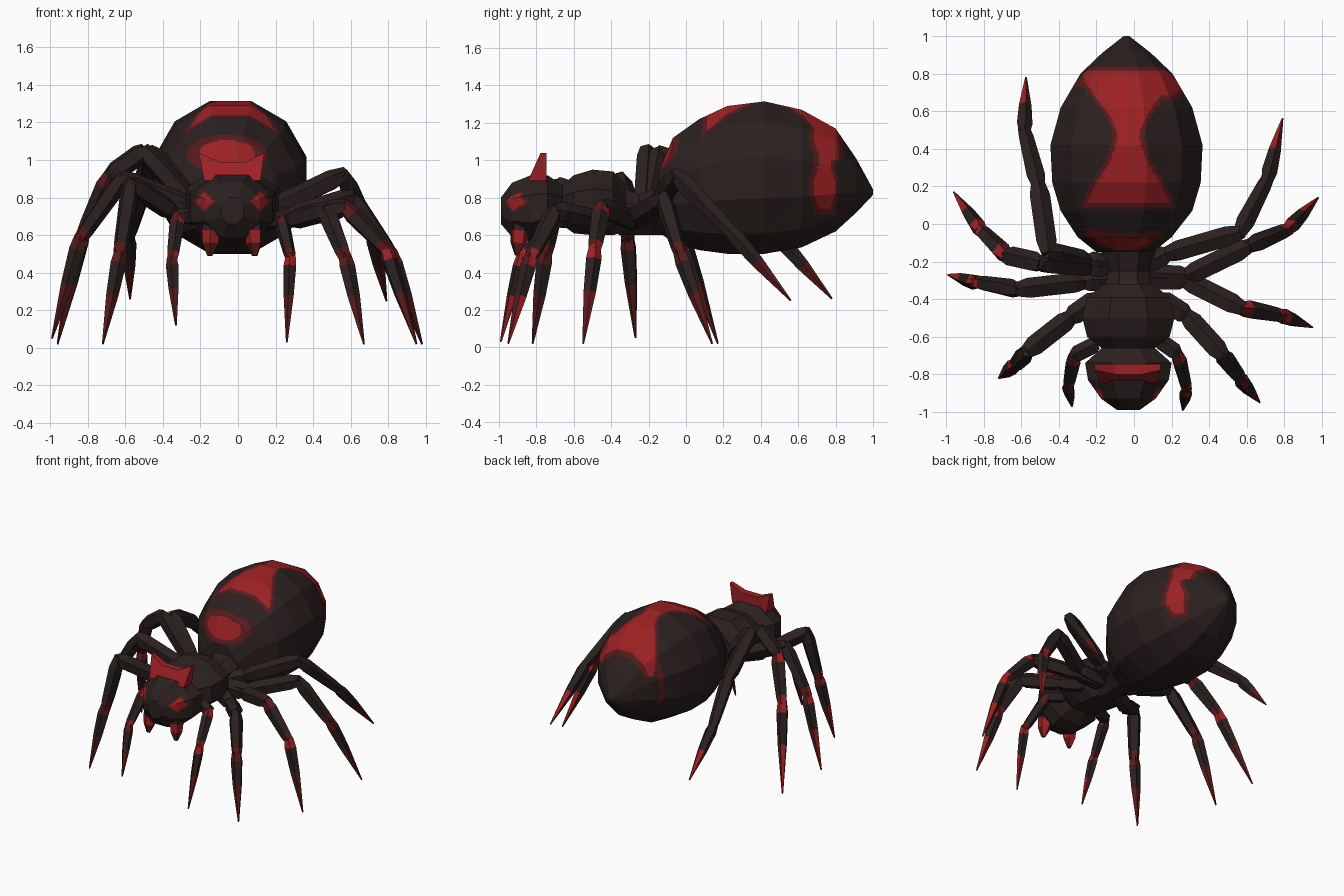
import bpy, bmesh, math
from mathutils import Vector

if "Cube" in bpy.data.objects:
    bpy.data.objects.remove(bpy.data.objects["Cube"])


def material(name, rgb):
    m = bpy.data.materials.new(name)
    m.diffuse_color = (*rgb, 1)
    m.use_nodes = True
    m.node_tree.nodes["Principled BSDF"].inputs["Base Color"].default_value = m.diffuse_color
    return m


MATS = [material("charcoal_brown", (0.024, 0.0145, 0.014)),
        material("dark_red", (0.095, 0.011, 0.011)),
        material("red", (0.34, 0.015, 0.017))]
BLACK, DARK, RED = 0, 1, 2


def finish(name, bm):
    bmesh.ops.recalc_face_normals(bm, faces=bm.faces)
    me = bpy.data.meshes.new(name)
    bm.to_mesh(me)
    bm.free()
    for m in MATS:
        me.materials.append(m)
    ob = bpy.data.objects.new(name, me)
    bpy.context.collection.objects.link(ob)
    return ob


def bridge(bm, rings):
    """Skin a list of vertex rings and cap both ends; returns face bands."""
    bands = []
    n = len(rings[0])
    for a, b in zip(rings, rings[1:]):
        bands.append([bm.faces.new((a[i], a[(i + 1) % n], b[(i + 1) % n], b[i]))
                      for i in range(n)])
    bm.faces.new(rings[0][::-1])
    bm.faces.new(rings[-1])
    return bands


def loft(name, sections, sides, paint=None, cuts=0):
    """Body along y from sections (y, centre x, half width, z low, z high)."""
    bm = bmesh.new()
    rings = []
    k = 1 / math.cos(math.pi / sides)
    for y, xc, w, lo, hi in sections:
        ring = []
        for i in range(sides):
            a = 2 * math.pi * (i + 0.5) / sides
            ring.append(bm.verts.new((xc + w * k * math.cos(a), y,
                                      (lo + hi) / 2 + (hi - lo) / 2 * k * math.sin(a))))
        rings.append(ring)
    bridge(bm, rings)
    bmesh.ops.triangulate(bm, faces=bm.faces)
    if paint:
        bmesh.ops.subdivide_edges(bm, edges=bm.edges, cuts=cuts, use_grid_fill=True)
        for f in bm.faces:
            f.material_index = paint(f.calc_center_median())
    return finish(name, bm)


def shade(d, border=0.025):
    """Red inside, a dark red border, black outside (d = depth inside)."""
    return RED if d > 0 else DARK if d > -border else BLACK


def lerp_table(table, v):
    for (a, p), (b, q) in zip(table, table[1:]):
        if a <= v <= b:
            return p + (q - p) * (v - a) / (b - a)
    return -1


HOURGLASS = [(0.05, 0.23), (0.12, 0.22), (0.2, 0.18), (0.35, 0.09), (0.47, 0.055),
             (0.55, 0.085), (0.65, 0.15), (0.75, 0.23), (0.85, 0.26)]


def paint_abdomen(c):
    x = c.x + 0.03
    depths = [-1]
    if c.z > 1.0:                                       # hourglass
        depths.append(min(lerp_table(HOURGLASS, c.y) - abs(x), c.y - 0.11, 0.815 - c.y))
    if x > 0.1:                                         # stripe down the right flank
        depths.append(min(0.045 - abs(c.y - 0.74) + 0.015 * math.cos(c.z * 22), c.z - 0.74))
    elif x < -0.1:                                      # fainter stripe on the left
        depths.append(min(-0.005 - abs(c.y - 0.75), c.z - 0.8))
    if c.y < 0:                                         # rounded patch above the waist
        depths.append(0.06 * (1 - math.hypot((c.x + 0.06) / 0.15, (c.z - 1.03) / 0.075)))
    return shade(max(depths))


def paint_head(c):
    if c.y > -0.82:
        return BLACK
    return shade(0.038 - abs(abs(c.x + 0.03) - 0.15) * 0.8 - abs(c.z - 0.78) * 0.8, 0.01)


# body
loft("abdomen", [(-0.15, -0.05, 0.15, 0.62, 0.93), (-0.07, -0.05, 0.25, 0.56, 1.12),
                 (0.07, -0.04, 0.35, 0.52, 1.22), (0.22, -0.04, 0.395, 0.5, 1.29),
                 (0.42, -0.04, 0.405, 0.5, 1.315), (0.62, -0.04, 0.35, 0.535, 1.27),
                 (0.80, -0.04, 0.245, 0.62, 1.17), (0.91, -0.04, 0.13, 0.72, 1.01),
                 (1.0, -0.04, 0.015, 0.815, 0.845)], 12, paint_abdomen, 13)
loft("waist", [(-0.36, -0.03, 0.13, 0.6, 0.86), (-0.25, -0.03, 0.11, 0.6, 0.82),
               (-0.12, -0.03, 0.15, 0.6, 0.86)], 8)
loft("thorax", [(-0.67, -0.03, 0.13, 0.66, 0.86), (-0.60, -0.03, 0.22, 0.61, 0.92),
                (-0.50, -0.03, 0.245, 0.6, 0.95), (-0.39, -0.03, 0.22, 0.6, 0.94),
                (-0.32, -0.03, 0.13, 0.62, 0.87)], 8)
loft("head", [(-0.99, -0.03, 0.06, 0.66, 0.8), (-0.93, -0.03, 0.145, 0.59, 0.88),
              (-0.83, -0.03, 0.215, 0.56, 0.92), (-0.74, -0.03, 0.23, 0.59, 0.92),
              (-0.65, -0.03, 0.13, 0.66, 0.86)], 8, paint_head, 9)

# two-horned crest on the head
bm = bmesh.new()
outline = [(-0.18, 0.89), (-0.21, 1.04), (-0.10, 0.99), (0.04, 0.99), (0.14, 1.04), (0.12, 0.89)]
bridge(bm, [[bm.verts.new((x, -0.845 + (z - 0.89) * 0.45, z)) for x, z in outline],
            [bm.verts.new((x, -0.745, z)) for x, z in outline]])
for f in bm.faces:
    f.material_index = RED
finish("crest", bm)


def prism(bm, a, b, profile, mats, sides=5):
    """Tapered limb piece from a to b; profile is (position, radius) pairs."""
    a, b = Vector(a), Vector(b)
    d = (b - a).normalized()
    side = d.cross(Vector((0.13, 0.2, 1))).normalized()
    up = side.cross(d)
    rings = []
    for t, r in profile:
        ring = []
        for i in range(sides):
            ang = 2 * math.pi * i / sides + math.pi / 2
            ring.append(bm.verts.new(a.lerp(b, t) + (side * math.cos(ang) + up * math.sin(ang)) * r))
        rings.append(ring)
    for band, m in zip(bridge(bm, rings), mats):
        for i, f in enumerate(band):
            f.material_index = RED if m == DARK and i == 0 else m


def leg(name, joints, r, cuff=BLACK, knee=BLACK):
    """Jointed leg; cuff colours the top of the foot, knee the top of the shin."""
    bm = bmesh.new()
    last = len(joints) - 2
    for i, (a, b) in enumerate(zip(joints, joints[1:])):
        if i == last:       # pointed foot
            prism(bm, a, b, [(-0.04, r * 0.65), (0.1, r * 0.85), (0.45, r * 0.68), (1, 0.005)],
                  [cuff, BLACK, DARK])
        elif i == last - 1:  # shin
            prism(bm, a, b, [(-0.06, r * 0.65), (0.18, r), (0.85, r * 0.8), (1.03, r * 0.65)],
                  [knee, BLACK, cuff and DARK])
        else:               # thigh pieces
            prism(bm, a, b, [(-0.04, r * 0.75), (0.15, r * 1.1), (0.85, r * 1.1), (1.04, r * 0.75)],
                  [BLACK] * 3)
    return finish(name, bm)


# legs, front to back on each side
leg("left_palp", [(-0.2, -0.64, 0.7), (-0.32, -0.7, 0.7), (-0.35, -0.86, 0.47),
                  (-0.33, -0.97, 0.12)], 0.042, DARK, DARK)
leg("right_palp", [(0.13, -0.62, 0.68), (0.23, -0.69, 0.68), (0.28, -0.88, 0.48),
                   (0.26, -0.99, 0.03)], 0.042, RED, DARK)
leg("left_front_leg", [(-0.2, -0.4, 0.7), (-0.34, -0.5, 0.72), (-0.57, -0.68, 0.87),
                       (-0.63, -0.75, 0.5), (-0.72, -0.82, 0.02)], 0.052, DARK)
leg("right_front_leg", [(0.14, -0.4, 0.68), (0.28, -0.49, 0.68), (0.47, -0.7, 0.73),
                        (0.57, -0.83, 0.48), (0.67, -0.95, 0.02)], 0.052, DARK)
leg("left_second_leg", [(-0.1, -0.3, 0.7), (-0.27, -0.31, 0.76), (-0.62, -0.35, 0.9),
                        (-0.84, -0.31, 0.58), (-0.99, -0.27, 0.05)], 0.052, DARK)
leg("right_second_leg", [(0.05, -0.3, 0.68), (0.27, -0.3, 0.68), (0.57, -0.45, 0.75),
                         (0.79, -0.49, 0.52), (0.95, -0.55, 0.02)], 0.052, RED, DARK)
leg("left_third_leg", [(-0.1, -0.26, 0.7), (-0.24, -0.23, 0.76), (-0.5, -0.21, 1.05),
                       (-0.68, -0.17, 0.92), (-0.82, -0.03, 0.62), (-0.96, 0.17, 0.02)],
    0.052, RED, DARK)
leg("right_third_leg", [(0.05, -0.27, 0.68), (0.28, -0.28, 0.7), (0.61, -0.12, 0.8),
                        (0.82, -0.03, 0.5), (0.98, 0.14, 0.02)], 0.052, DARK)
leg("left_rear_leg", [(-0.1, -0.22, 0.7), (-0.25, -0.2, 0.78), (-0.46, -0.15, 1.04),
                      (-0.51, 0.2, 0.83), (-0.585, 0.5, 0.58), (-0.575, 0.78, 0.26)], 0.052)
leg("right_rear_leg", [(0.05, -0.22, 0.7), (0.18, -0.16, 0.74), (0.56, -0.05, 0.92),
                       (0.71, 0.24, 0.62), (0.79, 0.56, 0.25)], 0.052)

# red fangs under the head
for label, s in (("left", -1), ("right", 1)):
    bm = bmesh.new()
    x = -0.03 + s * 0.11
    prism(bm, (x, -0.88, 0.68), (x + s * 0.01, -0.9, 0.49),
          [(0, 0.045), (0.3, 0.052), (0.65, 0.045), (1, 0.015)], [BLACK, RED, DARK])
    finish(label + "_fang", bm)
